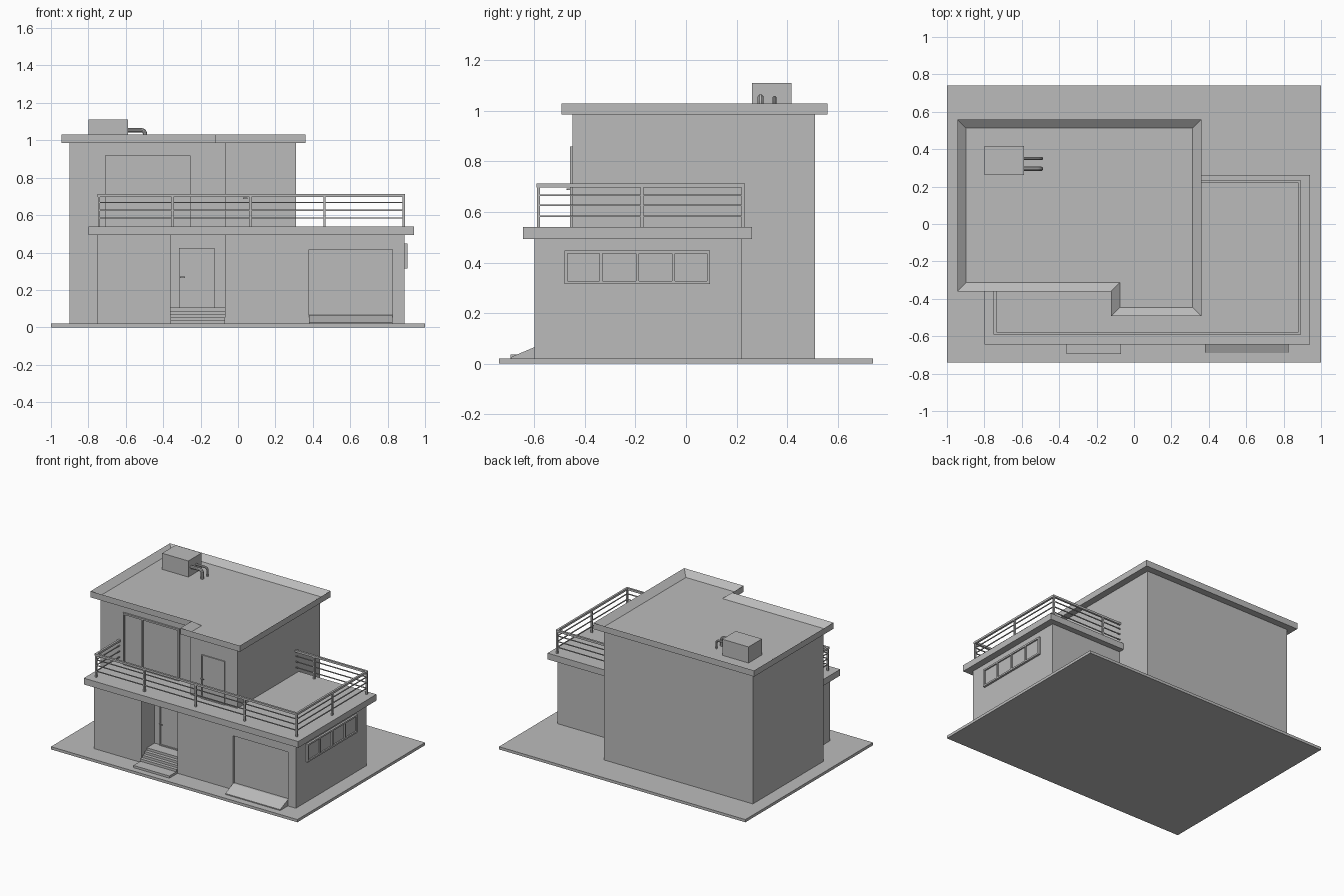
import bpy
import bmesh
import math
from mathutils import Vector

if "Cube" in bpy.data.objects:
    bpy.data.objects.remove(bpy.data.objects["Cube"], do_unlink=True)

grey = bpy.data.materials.new("plain grey")
grey.use_nodes = True
grey.diffuse_color = (0.5, 0.5, 0.5, 1)
grey.node_tree.nodes["Principled BSDF"].inputs["Base Color"].default_value = grey.diffuse_color


def finish(name, bm):
    bmesh.ops.recalc_face_normals(bm, faces=bm.faces)
    mesh = bpy.data.meshes.new(name)
    bm.to_mesh(mesh)
    bm.free()
    mesh.materials.append(grey)
    obj = bpy.data.objects.new(name, mesh)
    bpy.context.collection.objects.link(obj)
    return obj


def boxes(name, *bounds):
    """One object made of boxes, each given as (x0, x1, y0, y1, z0, z1)."""
    bm = bmesh.new()
    for x0, x1, y0, y1, z0, z1 in bounds:
        cube = bmesh.ops.create_cube(bm, size=1)["verts"]
        bmesh.ops.scale(bm, verts=cube, vec=(x1 - x0, y1 - y0, z1 - z0))
        bmesh.ops.translate(bm, verts=cube, vec=((x0 + x1) / 2, (y0 + y1) / 2, (z0 + z1) / 2))
    return finish(name, bm)


def prism(name, points, direction, rim=0, sink=0):
    """Extrude an outline; optionally sink the far face inside a rim."""
    bm = bmesh.new()
    face = bm.faces.new([bm.verts.new(p) for p in points])
    far = bmesh.ops.extrude_face_region(bm, geom=[face])["geom"]
    verts = [v for v in far if isinstance(v, bmesh.types.BMVert)]
    bmesh.ops.translate(bm, verts=verts, vec=direction)
    bmesh.ops.recalc_face_normals(bm, faces=bm.faces)
    if rim:
        top = [f for f in bm.faces if f.normal.z > 0.9]
        bmesh.ops.inset_region(bm, faces=top, thickness=rim, use_even_offset=True)
        bmesh.ops.translate(bm, verts=list(top[0].verts), vec=(0, 0, -sink))
    return finish(name, bm)


def cut(target, *bounds):
    cutter = boxes("cutter", *bounds)
    cutter.hide_render = True
    mod = target.modifiers.new("opening", "BOOLEAN")
    mod.object = cutter
    mod.operation = "DIFFERENCE"
    mod.solver = "EXACT"
    bpy.context.view_layer.objects.active = target
    bpy.ops.object.modifier_apply(modifier=mod.name)
    bpy.data.objects.remove(cutter, do_unlink=True)


def framed(name, a0, a1, z0, z1, wall, out, bars=(), width=0.012, side=False):
    """Frame, bars and a recessed pane, on a front wall or on the side wall."""
    parts = [(a0, a0 + width, z0, z1, out), (a1 - width, a1, z0, z1, out),
             (a0 + width, a1 - width, z0, z0 + width, out),
             (a0 + width, a1 - width, z1 - width, z1, out),
             (a0 + width, a1 - width, z0 + width, z1 - width, out * 0.35)]
    parts += [(b - width / 2, b + width / 2, z0 + width, z1 - width, out) for b in bars]
    if side:
        return boxes(name, *[(wall, wall + d, p, q, r, s) for p, q, r, s, d in parts])
    return boxes(name, *[(p, q, wall - d, wall, r, s) for p, q, r, s, d in parts])


def stepped_outline(x0, x1, xm, front, bump, back, z):
    flat = [(x0, front), (xm, front), (xm, bump), (x1, bump), (x1, back), (x0, back)]
    return [(x, y, z) for x, y in flat]


# Ground plate and tall rear block with its rimmed roof
boxes("ground", (-1, 1, -0.74, 0.74, 0, 0.02))
prism("main_block", stepped_outline(-0.9, 0.31, -0.07, -0.31, -0.45, 0.51, 0.02), (0, 0, 0.968))
prism("upper_roof", stepped_outline(-0.945, 0.36, -0.123, -0.36, -0.493, 0.56, 0.985),
      (0, 0, 0.045), rim=0.047, sink=0.038)

# Low front block with entry and garage recesses, then the terrace slab
lower = boxes("lower_block", (-0.75, 0.89, -0.6, 0.22, 0.02, 0.5))
cut(lower, (-0.362, -0.07, -0.7, -0.45, 0, 0.494))
cut(lower, (0.38, 0.825, -0.7, -0.58, 0, 0.415))
boxes("terrace_slab", (-0.8, 0.94, -0.645, 0.262, 0.494, 0.54))

# Entry steps, garage ramp and garage door
fronts = [-0.695, -0.615, -0.59, -0.565, -0.54]
boxes("entry_steps", *[(-0.362, -0.07, y, -0.45, 0.02, 0.036 + i * 0.0175)
                       for i, y in enumerate(fronts)])
prism("garage_ramp", [(0.38, -0.69, 0.02), (0.38, -0.69, 0.027), (0.38, -0.6, 0.065),
                      (0.38, -0.58, 0.065), (0.38, -0.58, 0.02)], (0.445, 0, 0))
boxes("garage_door", (0.38, 0.825, -0.584, -0.578, 0.065, 0.415))

# Doors, sliding window and side window
framed("entry_door", -0.315, -0.125, 0.106, 0.425, -0.45, 0.01, width=0.008)
framed("terrace_door", 0.02, 0.21, 0.54, 0.86, -0.45, 0.008, width=0.008)
framed("sliding_window", -0.71, -0.255, 0.54, 0.92, -0.31, 0.012, bars=[-0.555])
framed("side_window", -0.48, 0.095, 0.315, 0.447, 0.89, 0.015, side=True,
       bars=[-0.48 + 0.575 * i / 4 for i in (1, 2, 3)])
for name, x, y, z in (("entry_handle", -0.31, -0.46, 0.268), ("terrace_handle", 0.026, -0.458, 0.69)):
    boxes(name, (x, x + 0.006, y - 0.012, y, z - 0.003, z + 0.003),
          (x, x + 0.026, y - 0.015, y - 0.01, z - 0.003, z + 0.003))

# Terrace railing: posts, a thick hand rail and three thin rails per run
left, right, front, back = -0.743, 0.886, -0.584, 0.226
h = 0.006
post_places = [(x, front) for x in (left, -0.35, 0.067, 0.462, right)]
post_places += [(right, -0.175), (right, back), (0.462, back)]
boxes("railing_posts", *[(x - h, x + h, y - h, y + h, 0.535, 0.704) for x, y in post_places])
runs = [(left, right, front, front), (right, right, front, back),
        (0.31, right, back, back), (left, left, front, -0.31)]
rails = []
for z, r in ((0.705, 0.0075), (0.667, 0.003), (0.626, 0.003), (0.584, 0.003)):
    rails += [(x0 - r, x1 + r, y0 - r, y1 + r, z - r, z + r) for x0, x1, y0, y1 in runs]
boxes("railing_rails", *rails)


# Roof unit with two bent pipes
def pipe(name, y, top, radius):
    curve = bpy.data.curves.new(name, "CURVE")
    curve.dimensions = "3D"
    curve.bevel_depth = radius
    curve.bevel_resolution = 3
    curve.use_fill_caps = True
    bend, end = 0.02, -0.485 - radius
    z = top - radius
    path = [Vector((-0.6, y, z))]
    for i in range(7):
        a = math.pi / 2 * i / 6
        path.append(Vector((end - bend + bend * math.sin(a), y, z - bend + bend * math.cos(a))))
    path.append(Vector((end, y, 0.99)))
    spline = curve.splines.new("POLY")
    spline.points.add(len(path) - 1)
    for point, co in zip(spline.points, path):
        point.co = (*co, 1)
    curve.materials.append(grey)
    obj = bpy.data.objects.new(name, curve)
    bpy.context.collection.objects.link(obj)
    bpy.ops.object.select_all(action="DESELECT")
    obj.select_set(True)
    bpy.context.view_layer.objects.active = obj
    bpy.ops.object.convert(target="MESH")
    bpy.ops.object.shade_smooth_by_angle()


boxes("roof_unit", (-0.8, -0.587, 0.262, 0.418, 0.99, 1.11))
pipe("thick_pipe", 0.295, 1.066, 0.012)
pipe("thin_pipe", 0.35, 1.06, 0.008)
